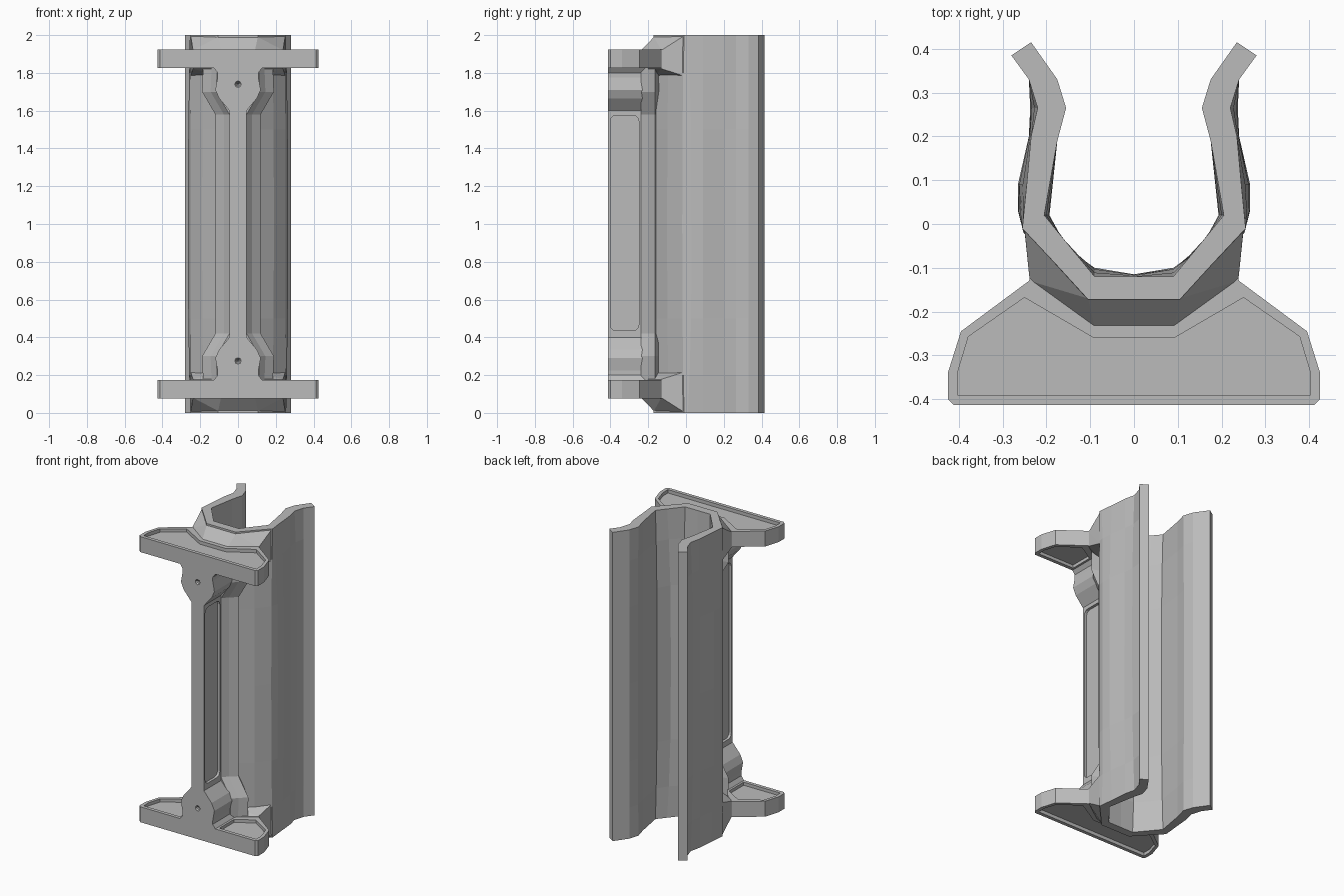
import bpy, bmesh, math
from mathutils import Matrix

if "Cube" in bpy.data.objects:
    bpy.data.objects.remove(bpy.data.objects["Cube"], do_unlink=True)

GREY = (0.5, 0.5, 0.5, 1)
mat = bpy.data.materials.new("plain grey")
mat.use_nodes = True
mat.diffuse_color = GREY
mat.node_tree.nodes["Principled BSDF"].inputs["Base Color"].default_value = GREY


def finish(name, bm):
    bmesh.ops.recalc_face_normals(bm, faces=bm.faces)
    mesh = bpy.data.meshes.new(name)
    bm.to_mesh(mesh)
    bm.free()
    mesh.materials.append(mat)
    obj = bpy.data.objects.new(name, mesh)
    bpy.context.collection.objects.link(obj)
    return obj


def loft(name, rings):
    """Skin equal-length closed rings and cap both ends."""
    bm = bmesh.new()
    rows = [[bm.verts.new(p) for p in ring] for ring in rings]
    n = len(rows[0])
    for a, b in zip(rows, rows[1:]):
        for i in range(n):
            j = (i + 1) % n
            bm.faces.new((a[i], a[j], b[j], b[i]))
    bm.faces.new(rows[0])
    bm.faces.new(rows[-1])
    return finish(name, bm)


def prism(name, outline, z0, z1):
    return loft(name, [[(x, y, z) for x, y in outline] for z in (z0, z1)])


def hull(name, points):
    bm = bmesh.new()
    for p in points:
        bm.verts.new(p)
    res = bmesh.ops.convex_hull(bm, input=bm.verts)
    bmesh.ops.delete(bm, geom=[v for v in res["geom_interior"]
                               if isinstance(v, bmesh.types.BMVert)], context="VERTS")
    return finish(name, bm)


def cut(obj, cutter):
    mod = obj.modifiers.new("cut", "BOOLEAN")
    mod.object = cutter
    mod.solver = "EXACT"
    bpy.context.view_layer.objects.active = obj
    bpy.ops.object.modifier_apply(modifier=mod.name)
    bpy.data.objects.remove(cutter, do_unlink=True)


def both(half):
    """Complete a right-hand half path with its mirror image."""
    return half + [(-x, y) for x, y in reversed(half) if x > 0]


# Clip trough: angular section at the ends, rounder in the middle
inner_end = [(.235, .415), (.175, .33), (.155, .265), (.175, .19), (.205, .02),
             (.16, -.035), (.09, -.12), (0, -.12)]
inner_mid = [(.235, .415), (.175, .33), (.16, .265), (.175, .19), (.193, .02),
             (.15, -.06), (.09, -.1), (0, -.115)]
outer_end = [(.28, .385), (.24, .33), (.22, .265), (.235, .2), (.245, .09),
             (.253, .01), (.255, -.01), (.18, -.09), (.105, -.172), (0, -.172)]
outer_mid = [(.28, .385), (.24, .33), (.237, .265), (.24, .2), (.265, .09),
             (.265, .03), (.252, -.02), (.19, -.1), (.105, -.165), (0, -.172)]


def section(z, t):
    def mix(a, b):
        return [(p[0] + (q[0] - p[0]) * t, p[1] + (q[1] - p[1]) * t)
                for p, q in zip(a, b)]
    loop = both(mix(inner_end, inner_mid)) + both(mix(outer_end, outer_mid))[::-1]
    return [(x, y, z) for x, y in loop]


loft("clip_trough", [section(z, t) for z, t in
                     ((0, 0), (.2, .45), (.5, .85), (1, 1), (1.5, .85), (1.8, .45), (2, 0))])

# Flange outlines
rim = [(.412, -.413), (.425, -.4), (.425, -.34), (.395, -.245), (.24, -.13),
       (.222, -.09), (.205, -.062), (.1, -.15)]
outer_pocket = [(.403, -.39), (.403, -.34), (.378, -.257), (.25, -.168), (.092, -.26)]
inner_pocket = [(.403, -.39), (.403, -.34), (.378, -.257), (.25, -.175), (.14, -.24),
                (.14, -.39)]

for end, flip in (("bottom", False), ("top", True)):
    def h(z):
        return 2 - z if flip else z

    flange = prism(end + "_flange", both(rim), h(.075), h(.175))
    cut(flange, prism("pocket", both(outer_pocket), h(.05), h(.097)))
    for s in (1, -1):
        cut(flange, prism("pocket", [(s * x, y) for x, y in inner_pocket], h(.155), h(.2)))

    # Sloped gussets joining the flange to the trough
    hull(end + "_middle_gusset",
         [(s * x, y, h(z)) for s in (1, -1) for x, y, z in
          ((.105, -.17, .01), (.09, -.237, .08), (.09, -.237, .178),
           (.105, -.17, .22), (.09, -.15, .01), (.09, -.15, .22))])
    for s, side in ((1, "left"), (-1, "right")):
        hull(f"{end}_{side}_gusset",
             [(s * x, y, h(z)) for x, y, z in
              ((.105, -.17, .01), (.25, -.012, .005), (.09, -.237, .08), (.238, -.13, .08),
               (.222, -.09, .08), (.09, -.237, .178), (.238, -.13, .178), (.222, -.09, .178),
               (.105, -.165, .215), (.25, -.015, .215))])

# Web with a flared foot at each end
foot = [(.13, .17), (.108, .2), (.108, .225), (.12, .29), (.1, .335), (.045, .4)]
side = foot + [(x, 2 - z) for x, z in reversed(foot)]
front = both(side)
web = loft("web", [[(x, y, z) for x, z in front] for y in (-.413, -.15)])

# Rounded recess on each side of the web
corners = []
for cy, cz, start in ((-.28, 1.545, 0), (-.37, 1.545, 90), (-.37, .465, 180), (-.28, .465, 270)):
    for k in range(4):
        a = math.radians(start + 30 * k)
        corners.append((cy + .03 * math.cos(a), cz + .03 * math.sin(a)))
for s in (1, -1):
    cut(web, loft("recess", [[(s * x, y, z) for y, z in corners] for x in (.028, .06)]))

# Small conical dimples on the feet
for z in (.275, 1.74):
    bm = bmesh.new()
    bmesh.ops.create_cone(bm, cap_ends=True, segments=8, radius1=.03, radius2=.002, depth=.04,
                          matrix=Matrix.Translation((0, -.411, z))
                          @ Matrix.Rotation(math.radians(-90), 4, "X"))
    cut(web, finish("dimple", bm))

# Fillet along the root of the web, widening at the feet
for s, side_name in ((1, "left"), (-1, "right")):
    loft(side_name + "_root_fillet",
         [[(0, -.237, z), (s * w, -.237, z), (s * (w + .03), -.2, z),
           (s * (w + .075), -.165, z), (s * .09, -.13, z), (0, -.14, z)]
          for z, w in ((.17, .11), (.3, .115), (.42, .045), (1.58, .045), (1.7, .115), (1.83, .11))])
